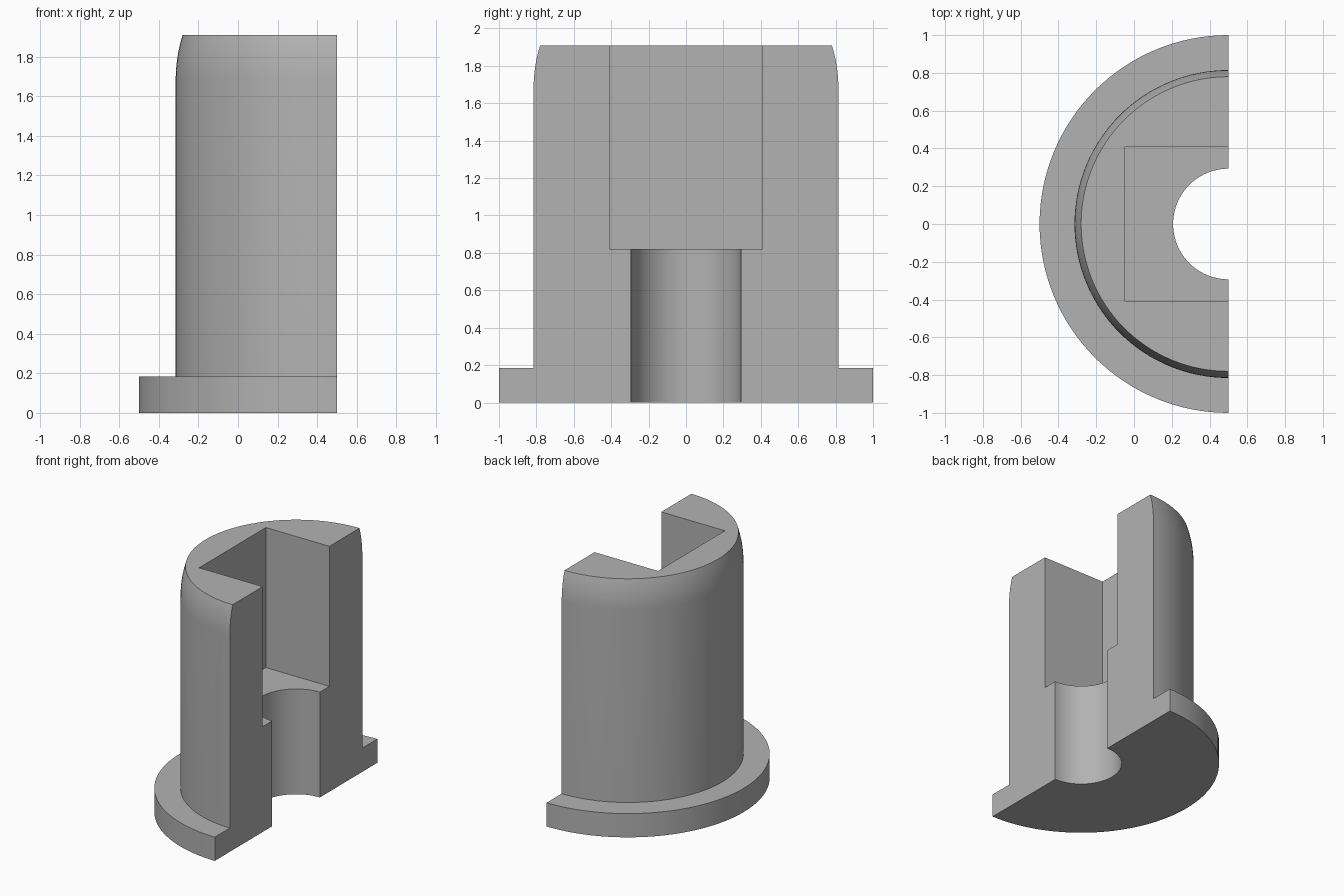
import bpy, bmesh, math
from mathutils import Vector

if "Cube" in bpy.data.objects:
    bpy.data.objects.remove(bpy.data.objects["Cube"])

AXIS_X = 0.5          # turning axis lies on the flat cut face
BODY_R, TOP_R, FLANGE_R, BORE_R = 0.815, 0.78, 1.0, 0.293
TOP_Z, SHOULDER_Z, FLANGE_Z, POCKET_Z = 1.91, 1.68, 0.185, 0.82
SEGMENTS = 64

grey = bpy.data.materials.new("plain_grey")
grey.diffuse_color = (0.45, 0.45, 0.45, 1)
grey.use_nodes = True
grey.node_tree.nodes["Principled BSDF"].inputs["Base Color"].default_value = grey.diffuse_color

# Closed half section: bore, flange, body and rounded shoulder
profile = [(BORE_R, 0), (FLANGE_R, 0), (FLANGE_R, FLANGE_Z), (BODY_R, FLANGE_Z)]
drop, inset = TOP_Z - SHOULDER_Z, BODY_R - TOP_R
arc_r = (drop ** 2 + inset ** 2) / (2 * inset)
for i in range(9):
    h = drop * i / 8
    profile.append((BODY_R - arc_r + math.sqrt(arc_r ** 2 - h ** 2), SHOULDER_Z + h))
profile.append((BORE_R, TOP_Z))

# Half-turned bushing with flat end faces
bm = bmesh.new()
rings = []
for s in range(SEGMENTS + 1):
    a = math.pi / 2 + math.pi * s / SEGMENTS
    rings.append([bm.verts.new((AXIS_X + r * math.cos(a), r * math.sin(a), z))
                  for r, z in profile])
n = len(profile)
for p, q in zip(rings, rings[1:]):
    for j in range(n):
        k = (j + 1) % n
        bm.faces.new((p[j], p[k], q[k], q[j]))
bm.faces.new(rings[0])
bm.faces.new(rings[-1][::-1])
bmesh.ops.recalc_face_normals(bm, faces=bm.faces)
mesh = bpy.data.meshes.new("half_bushing")
bm.to_mesh(mesh)
bm.free()
mesh.materials.append(grey)
bushing = bpy.data.objects.new("half_bushing", mesh)
bpy.context.collection.objects.link(bushing)

# Square pocket cut down from the top
lo, hi = Vector((-0.047, -0.41, POCKET_Z)), Vector((1.2, 0.41, 2.3))
bpy.ops.mesh.primitive_cube_add(size=1, location=(lo + hi) / 2)
cutter = bpy.context.object
cutter.name = "pocket_cutter"
cutter.scale = hi - lo
cutter.hide_render = True
cutter.data.materials.append(grey)

cut = bushing.modifiers.new("pocket", 'BOOLEAN')
cut.operation, cut.solver, cut.object = 'DIFFERENCE', 'EXACT', cutter
bpy.ops.object.select_all(action='DESELECT')
bushing.select_set(True)
bpy.context.view_layer.objects.active = bushing
bpy.ops.object.modifier_apply(modifier=cut.name)
bpy.data.objects.remove(cutter)

# Smooth turned surfaces, sharp machined edges
bpy.ops.object.shade_smooth_by_angle(angle=math.radians(25))
# Keep the shallow rim crease and all flat faces crisp
for e in bushing.data.edges:
    a, b = (bushing.data.vertices[i].co for i in e.vertices)
    if min(a.z, b.z) > TOP_Z - 1e-4:
        e.use_edge_sharp = True
